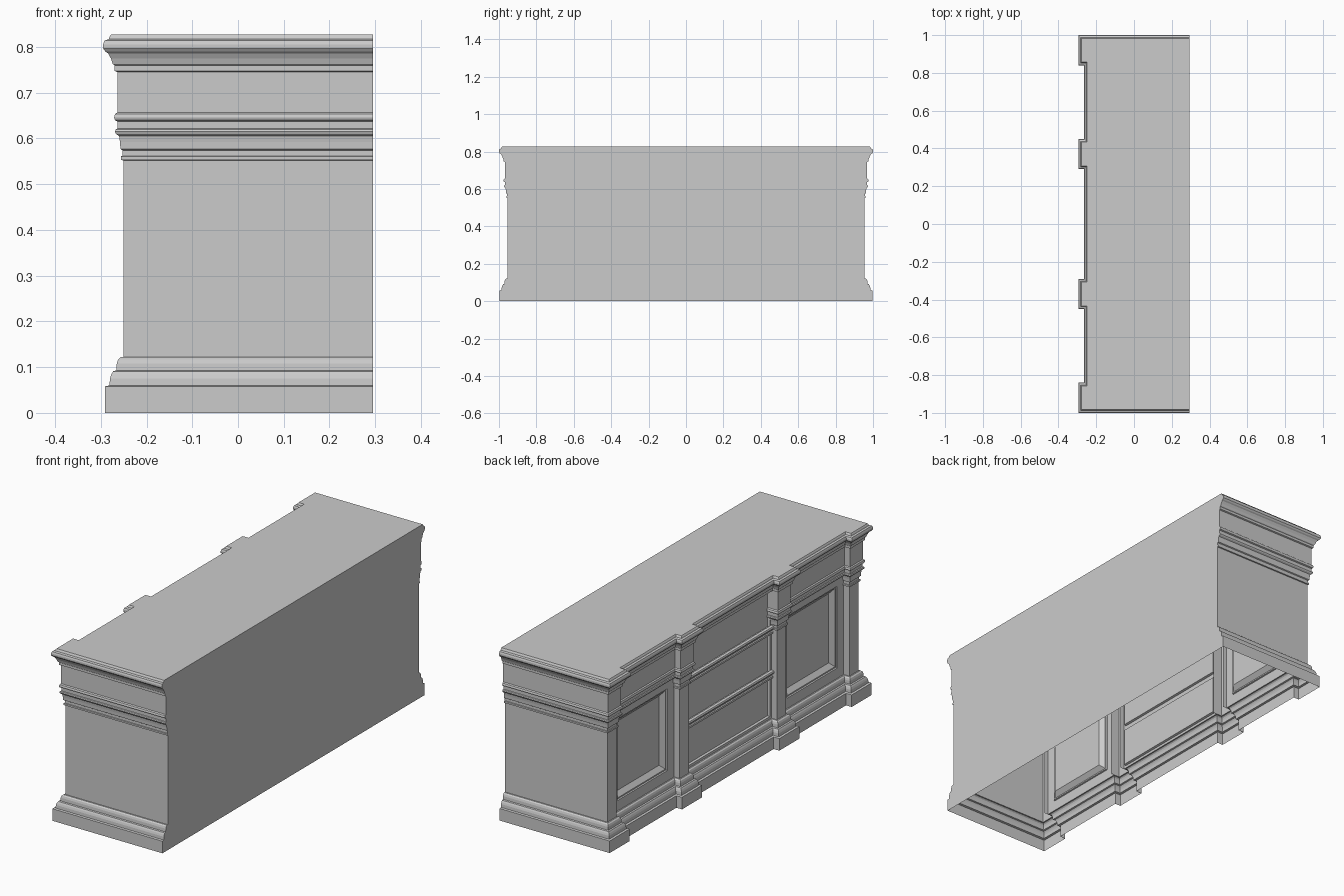
import bpy, bmesh
from mathutils import Vector

cube = bpy.data.objects.get("Cube")
if cube:
    bpy.data.objects.remove(cube, do_unlink=True)

grey = bpy.data.materials.new("plain_grey")
grey.use_nodes = True
COLOUR = (0.6, 0.6, 0.6, 1)
grey.diffuse_color = COLOUR
grey.node_tree.nodes["Principled BSDF"].inputs["Base Color"].default_value = COLOUR

BACK, FRONT, WALL = 0.295, -0.25, -0.22   # depths of back, pilasters and bays
HIDDEN = WALL + 0.02                      # pilaster returns run behind the bays
END, CORNER, OUT, INN = 0.955, 0.885, 0.405, 0.335

# Moulding profiles: (outward offset, height)
BASE = [(.041, 0), (.041, .058), (.031, .060), (.030, .075), (.027, .084), (.023, .091),
        (.016, .093), (.015, .108), (.012, .117), (.006, .122), (0, .122)]
SHAFT = [(0, .122), (0, .552), (.006, .553), (.006, .561), (.002, .562), (.002, .574),
         (.007, .577), (.008, .592), (.010, .605)]
FRIEZE = [(.010, .605), (.017, .610), (.019, .615), (.017, .620), (.013, .622), (.013, .637),
          (.019, .640), (.021, .646), (.019, .653), (.014, .657), (.014, .745)]
CORNICE = [(.014, .745), (.020, .748), (.020, .760), (.024, .763), (.028, .775), (.034, .786),
           (.040, .790), (.045, .797), (.045, .806), (.042, .814), (.033, .817),
           (.031, .822), (.028, .827)]


def finish(name, bm):
    mesh = bpy.data.meshes.new(name)
    bm.to_mesh(mesh)
    bm.free()
    mesh.materials.append(grey)
    ob = bpy.data.objects.new(name, mesh)
    bpy.context.collection.objects.link(ob)


def flip(path):
    """Mirror a plan path to the other end, keeping its outer side."""
    return [(x, -y) for x, y in reversed(path)]


def offset_path(path, d):
    """Shift a plan path outward with mitred corners."""
    pts = [Vector(p) for p in path]
    normals = []
    for a, b in zip(pts, pts[1:]):
        t = (b - a).normalized()
        normals.append(Vector((t.y, -t.x)))
    out = []
    for i, p in enumerate(pts):
        n0, n1 = normals[max(i - 1, 0)], normals[min(i, len(normals) - 1)]
        out.append(p + (n0 + n1) * d / (1 + n0.dot(n1)))
    return out


def sweep(name, path, profile, cap=False):
    """Run a moulding profile along a plan path."""
    bm = bmesh.new()
    rows = [[bm.verts.new((p.x, p.y, z)) for p in offset_path(path, d)] for d, z in profile]
    for low, high in zip(rows, rows[1:]):
        for i in range(len(low) - 1):
            bm.faces.new((low[i], low[i + 1], high[i + 1], high[i]))
    if cap:
        bm.faces.new(rows[-1])
    finish(name, bm)


def panel(name, y0, y1, z0, z1, rings):
    """Bay panel made of inset rings: (margin, depth)."""
    bm = bmesh.new()
    loops = []
    for m, d in rings:
        corners = ((y1 - m, z0 + m), (y0 + m, z0 + m), (y0 + m, z1 - m), (y1 - m, z1 - m))
        loops.append([bm.verts.new((WALL + d, y, z)) for y, z in corners])
    for a, b in zip(loops, loops[1:]):
        for i in range(4):
            j = (i + 1) % 4
            bm.faces.new((a[i], a[j], b[j], b[i]))
    bm.faces.new(loops[-1])
    finish(name, bm)


# Plan paths at the body surface
corner_post = [(BACK, END), (FRONT, END), (FRONT, CORNER)]
inner_post = [(FRONT, OUT), (FRONT, INN)]
half = corner_post + [(WALL, CORNER), (WALL, OUT)] + inner_post
whole = half + [(WALL, INN), (WALL, -INN)] + flip(half)

# Continuous plinth, cornice and top
sweep("plinth", whole, BASE)
sweep("cornice_and_top", whole, CORNICE, cap=True)

# Posts, frieze and doors, mirrored end to end
DOOR = [(0, 0), (.05, 0), (.052, .006), (.058, .006), (.08, .024)]
for side, turn in (("left", lambda p: p), ("right", flip)):
    sweep(side + "_end_and_corner_post", turn(corner_post + [(HIDDEN, CORNER)]), SHAFT)
    sweep(side + "_inner_post", turn([(HIDDEN, OUT)] + inner_post + [(HIDDEN, INN)]), SHAFT)
    sweep(side + "_frieze", turn(half + [(HIDDEN, INN)]), FRIEZE)
    ya, yb = (OUT, CORNER) if side == "left" else (-CORNER, -OUT)
    panel(side + "_door", ya, yb, .122, .615, DOOR)

# Three drawers with moulded rails between them
DRAWER = [(0, 0), (.012, 0), (.015, .010)]
rails = [.335, .55]
levels = [.122] + rails + [.75]
for name, z0, z1 in zip(("lower", "middle", "upper"), levels, levels[1:]):
    panel(name + "_drawer", -INN, INN, z0, z1, DRAWER)
RAIL = [(0, -.02), (.008, -.018), (.009, -.008), (.004, -.006), (.005, .002),
        (.014, .006), (.016, .012), (.013, .018), (0, .020)]
for name, z in zip(("lower_rail", "upper_rail"), rails):
    sweep(name, [(WALL, INN), (WALL, -INN)], [(d, z + h) for d, h in RAIL])

# Flat back following the end mouldings
bm = bmesh.new()
outline = BASE + SHAFT[1:] + FRIEZE[1:] + CORNICE[1:]
ring = [(-END - d, z) for d, z in outline] + [(END + d, z) for d, z in reversed(outline)]
face = bm.faces.new([bm.verts.new((BACK, y, z)) for y, z in ring])
face.normal_update()
if face.normal.x < 0:
    face.normal_flip()
finish("back_board", bm)
